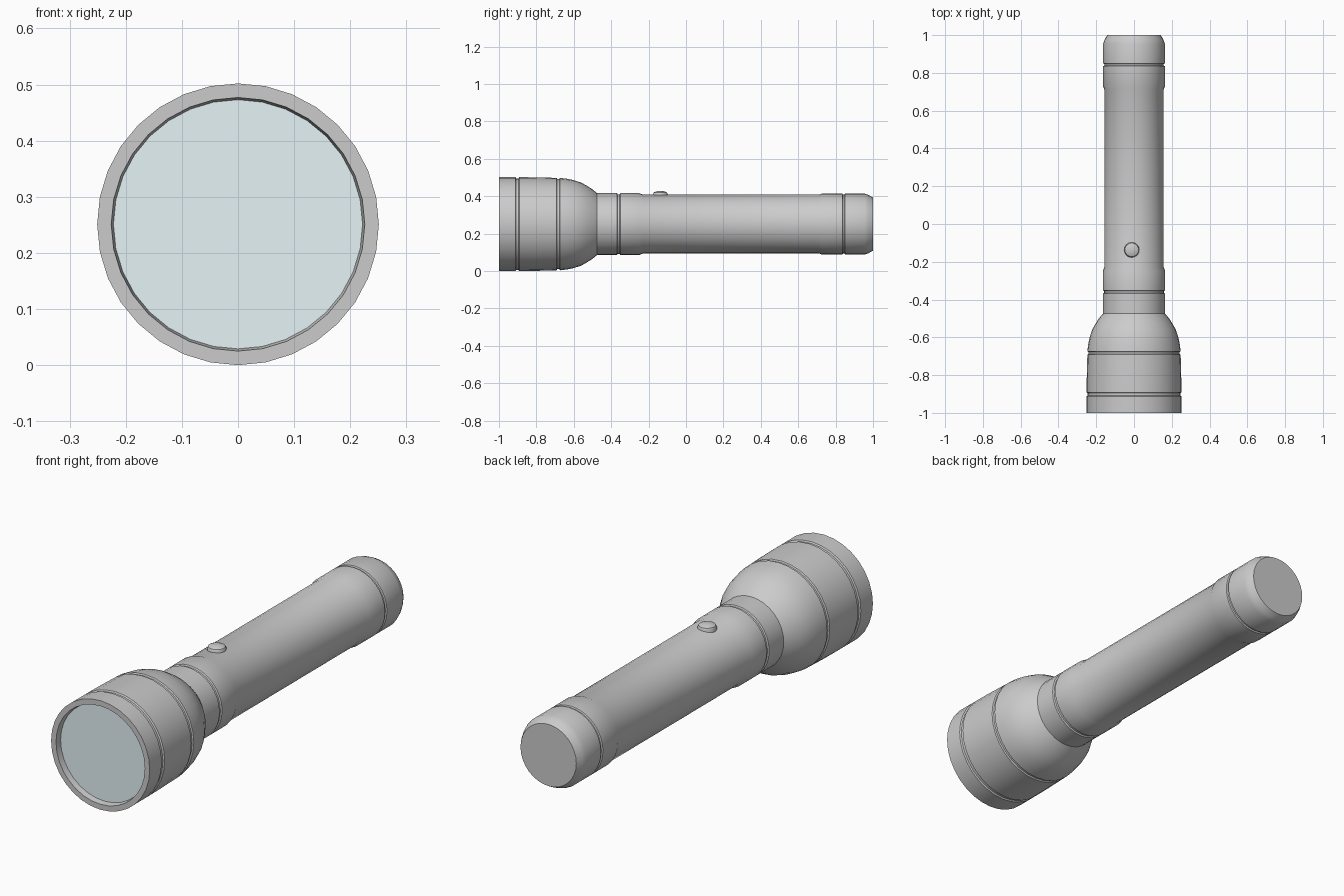
import bpy, bmesh, math
from mathutils import Matrix

if "Cube" in bpy.data.objects:
    bpy.data.objects.remove(bpy.data.objects["Cube"])

AXIS_Z = 0.251
SIDES = 32


def lathe(name, profile, sides=SIDES, matrix=None, angle=30):
    """Revolve (radius, height) points around local z; radius 0 closes to a pole."""
    bm = bmesh.new()
    rings = []
    for r, h in profile:
        if r == 0:
            rings.append([bm.verts.new((0, 0, h))] * sides)
        else:
            rings.append([bm.verts.new((r * math.cos(2 * math.pi * i / sides),
                                        r * math.sin(2 * math.pi * i / sides), h))
                          for i in range(sides)])
    for a, b in zip(rings, rings[1:]):
        for i in range(sides):
            j = (i + 1) % sides
            quad = [a[i], a[j], b[j], b[i]]
            bm.faces.new(list(dict.fromkeys(quad)))
    bmesh.ops.recalc_face_normals(bm, faces=bm.faces)
    mesh = bpy.data.meshes.new(name)
    bm.to_mesh(mesh)
    bm.free()
    if matrix:
        mesh.transform(matrix)
    ob = bpy.data.objects.new(name, mesh)
    bpy.context.collection.objects.link(ob)
    bpy.ops.object.select_all(action='DESELECT')
    ob.select_set(True)
    bpy.context.view_layer.objects.active = ob
    bpy.ops.object.shade_smooth_by_angle(angle=math.radians(angle))
    return ob


def groove(r, y, width=0.018, depth=0.006):
    """Profile points of a narrow ring groove centred at y."""
    w = width / 2
    return [(r, y - w), (r - depth, y - w * 0.6), (r - depth, y + w * 0.6), (r, y + w)]


# Local z runs along world +y, centred on the torch axis
along_y = Matrix.Translation((0, 0, AXIS_Z)) @ Matrix.Rotation(-math.pi / 2, 4, 'X')

# Head, neck, barrel and tail cap as one closed turned body
body = [(0, -0.965), (0.221, -0.965), (0.226, -1.0), (0.251, -1.0)]
body += groove(0.251, -0.902, 0.021)
body += [(0.25, -0.80)]
body += groove(0.247, -0.683)
body += [(0.243, -0.64), (0.235, -0.60), (0.222, -0.56), (0.205, -0.53),
         (0.186, -0.50), (0.165, -0.475)]
body += groove(0.165, -0.36)
body += [(0.165, -0.25), (0.157, -0.228), (0.157, 0.712), (0.163, 0.727)]
body += groove(0.163, 0.843, 0.014)
body += [(0.163, 0.955), (0.156, 0.975), (0.142, 1.0), (0, 1.0)]
lathe("torch_body", body, matrix=along_y)

# Recessed glass lens
lens = lathe("lens", [(0, -0.972), (0.222, -0.972), (0.222, -0.966), (0, -0.966)],
             matrix=along_y)
glass = bpy.data.materials.new("lens_glass")
glass.diffuse_color = (0.78, 0.9, 0.92, 1)
glass.use_nodes = True
glass.node_tree.nodes["Principled BSDF"].inputs["Base Color"].default_value = glass.diffuse_color
lens.data.materials.append(glass)

# Domed switch button on top of the barrel
lathe("switch_button", [(0, 0.39), (0.04, 0.39), (0.04, 0.412), (0.036, 0.42),
                        (0.022, 0.426), (0, 0.428)],
      sides=24, matrix=Matrix.Translation((-0.012, -0.137, 0)))
